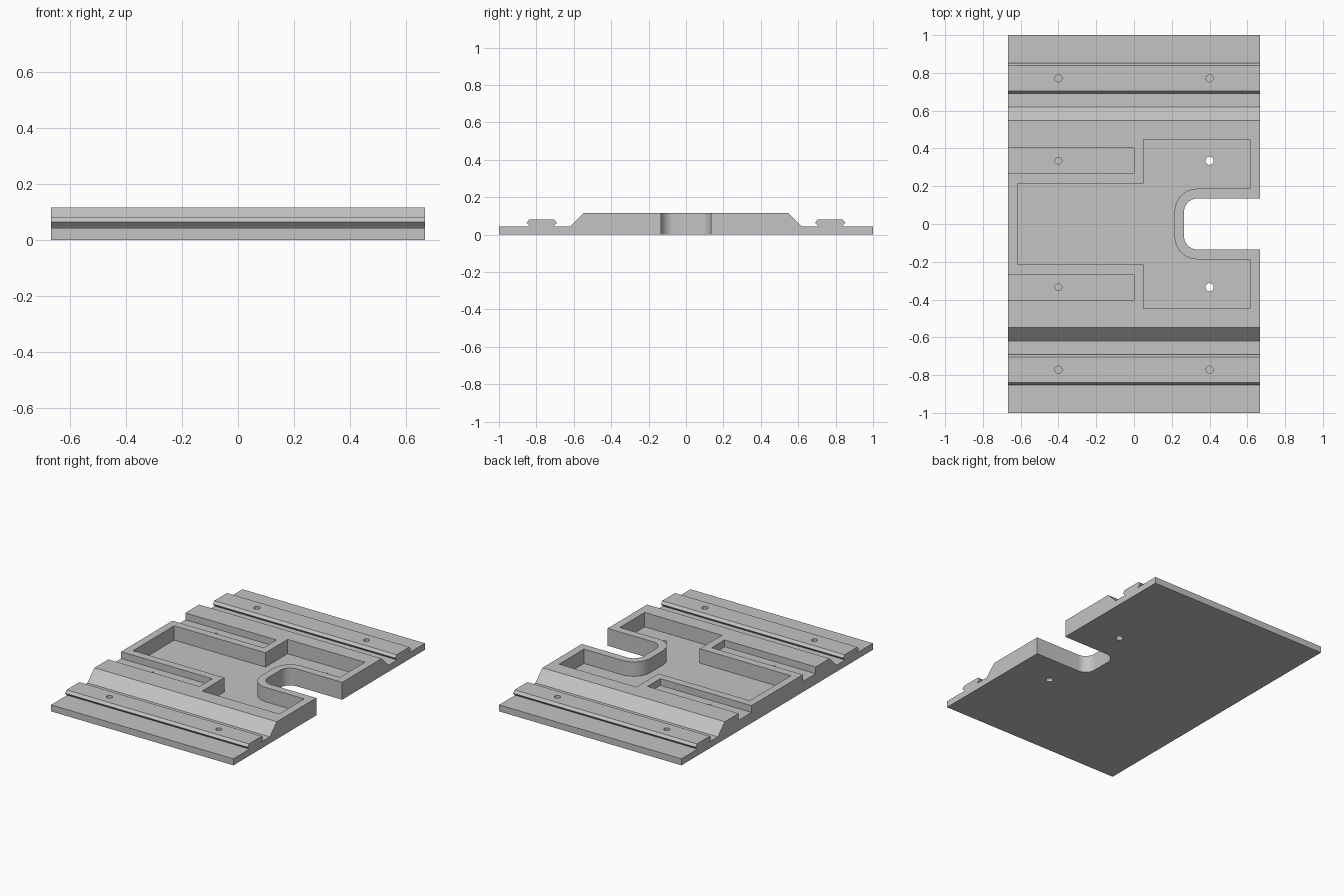
import bpy, bmesh, math
from mathutils import Vector

if "Cube" in bpy.data.objects:
    bpy.data.objects.remove(bpy.data.objects["Cube"])

HALF_X = 0.667
grey = bpy.data.materials.new("light grey")
grey.diffuse_color = (0.55, 0.55, 0.55, 1)
grey.use_nodes = True
grey.node_tree.nodes["Principled BSDF"].inputs["Base Color"].default_value = grey.diffuse_color


def prism(name, points, offset):
    """Extrude a closed outline of 3D points along an offset vector."""
    bm = bmesh.new()
    face = bm.faces.new([bm.verts.new(p) for p in points])
    res = bmesh.ops.extrude_face_region(bm, geom=[face])
    verts = [g for g in res["geom"] if isinstance(g, bmesh.types.BMVert)]
    bmesh.ops.translate(bm, verts=verts, vec=Vector(offset))
    bmesh.ops.recalc_face_normals(bm, faces=bm.faces)
    mesh = bpy.data.meshes.new(name)
    bm.to_mesh(mesh)
    bm.free()
    mesh.materials.append(grey)
    obj = bpy.data.objects.new(name, mesh)
    bpy.context.collection.objects.link(obj)
    return obj


def arc(cx, cy, r, start, end, n=10):
    """Points along a circular arc, angles in degrees."""
    return [(cx + r * math.cos(math.radians(start + (end - start) * i / n)),
             cy + r * math.sin(math.radians(start + (end - start) * i / n)))
            for i in range(n + 1)]


def cut(target, name, outline, z0, z1=0.3):
    """Subtract a vertical prism from the target."""
    cutter = prism(name, [(x, y, z0) for x, y in outline], (0, 0, z1 - z0))
    cutter.hide_render = True
    mod = target.modifiers.new(name, 'BOOLEAN')
    mod.operation = 'DIFFERENCE'
    mod.solver = 'EXACT'
    mod.object = cutter
    bpy.context.view_layer.objects.active = target
    bpy.ops.object.modifier_apply(modifier=name)
    bpy.data.objects.remove(cutter)


# Base plate with dovetail rails and raised sloped block, as one profile
half = [(1.0, 0.0), (1.0, 0.043), (0.832, 0.043), (0.852, 0.063),
        (0.838, 0.08), (0.704, 0.08), (0.69, 0.063), (0.71, 0.043),
        (0.62, 0.043), (0.547, 0.115)]
profile = half + [(-y, z) for y, z in reversed(half)]
plate = prism("mounting_plate", [(-HALF_X, y, z) for y, z in profile],
              (2 * HALF_X, 0, 0))

# Stepped pocket that leaves a wall around the open notch
pocket = [(0.05, -0.447), (0.615, -0.447), (0.615, -0.187)]
pocket += arc(0.335, -0.067, 0.12, 270, 180) + arc(0.335, 0.067, 0.12, 180, 90)
pocket += [(0.615, 0.187), (0.615, 0.447), (0.05, 0.447), (0.05, 0.215),
           (-0.617, 0.215), (-0.617, -0.215), (0.05, -0.215)]
cut(plate, "pocket_cutter", pocket, 0.02)

# Rounded notch through the right edge
notch = [(0.8, -0.135)]
notch += arc(0.335, -0.065, 0.07, 270, 180) + arc(0.335, 0.065, 0.07, 180, 90)
notch += [(0.8, 0.135)]
cut(plate, "notch_cutter", notch, -0.1)

for s in (-1, 1):
    # Side channels open at the left edge
    channel = [(-0.8, s * 0.268), (0.0, s * 0.268), (0.0, s * 0.402), (-0.8, s * 0.402)]
    cut(plate, "channel_cutter", channel, 0.07)
    # Blind holes in the rails and channels, through holes in the pocket
    for x, y, r, z in ((-0.4, 0.771, 0.019, 0.02), (0.4, 0.771, 0.019, 0.02),
                       (-0.4, 0.335, 0.018, 0.02), (0.4, 0.335, 0.022, -0.1)):
        cut(plate, "hole_cutter", arc(x, s * y, r, 0, 360, 24)[:-1], z)

# Smooth the rounded walls, keep machined edges sharp
bpy.ops.object.select_all(action='DESELECT')
plate.select_set(True)
bpy.context.view_layer.objects.active = plate
bpy.ops.object.shade_smooth_by_angle(angle=math.radians(30))
